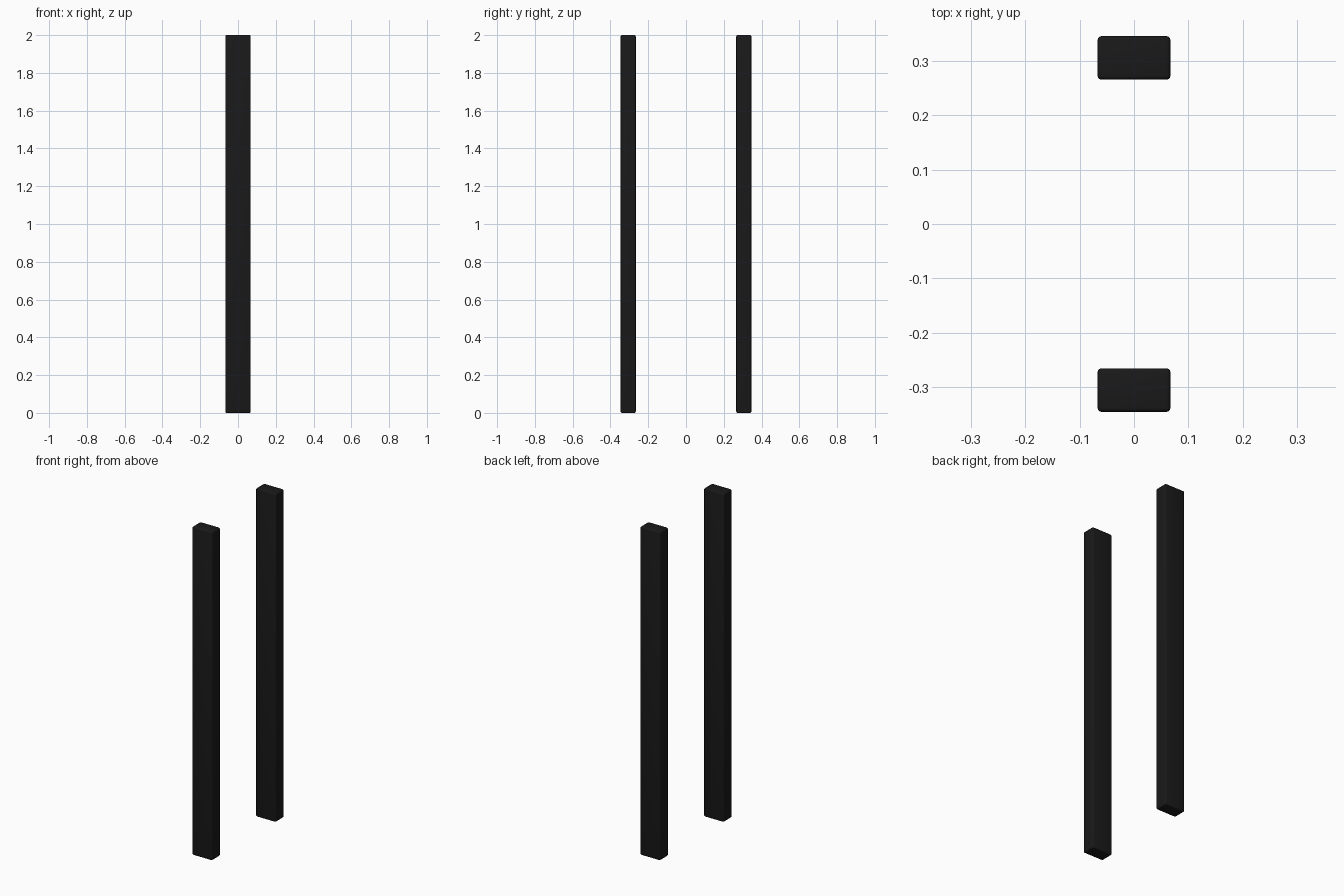
import bpy

if "Cube" in bpy.data.objects:
    bpy.data.objects.remove(bpy.data.objects["Cube"])

# Near-black finish
black = bpy.data.materials.new("black_finish")
black.diffuse_color = (0.01, 0.01, 0.01, 1)
black.use_nodes = True
black.node_tree.nodes["Principled BSDF"].inputs["Base Color"].default_value = black.diffuse_color

WIDTH, DEPTH, HEIGHT = 0.134, 0.08, 2.0


def post(name, y):
    """Tall rectangular post with softly rounded edges."""
    bpy.ops.mesh.primitive_cube_add(size=1, location=(0, y, HEIGHT / 2))
    ob = bpy.context.object
    ob.name = name
    ob.scale = (WIDTH, DEPTH, HEIGHT)
    bpy.ops.object.transform_apply(location=False, rotation=False, scale=True)
    ob.data.materials.append(black)
    bevel = ob.modifiers.new("rounded_edges", 'BEVEL')
    bevel.width = 0.007
    bevel.segments = 3
    bpy.ops.object.modifier_apply(modifier=bevel.name)
    bpy.ops.object.shade_smooth_by_angle()
    return ob


# Matching front and back posts
post("front_post", -0.306)
post("back_post", 0.306)
